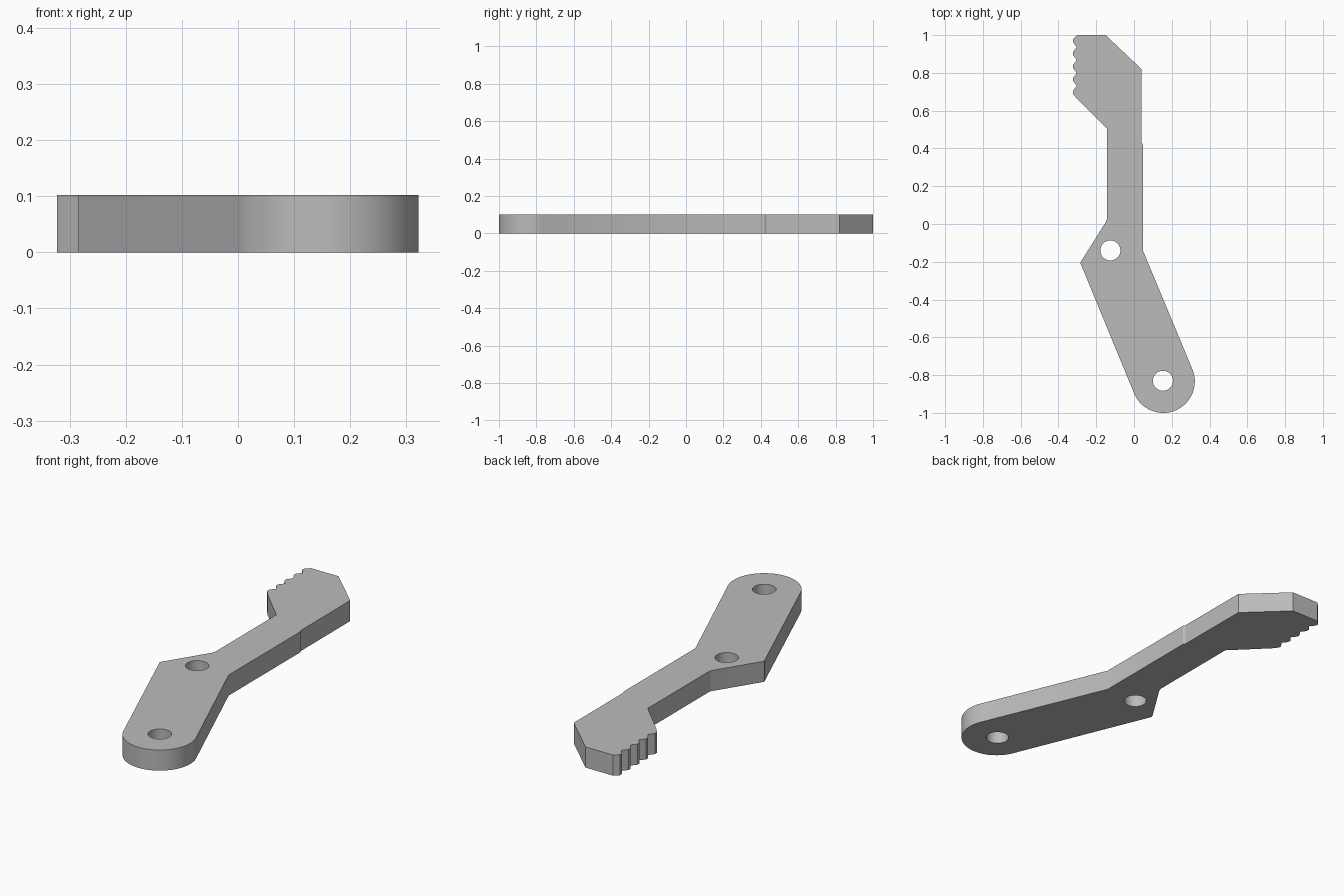
import bpy, bmesh
from math import cos, sin, radians, tau

cube = bpy.data.objects.get("Cube")
if cube:
    bpy.data.objects.remove(cube)

THICKNESS = 0.102
PIVOT = (0.155, -0.833)
END_RADIUS = 0.167
HOLE_RADIUS = 0.053
HOLES = [(-0.125, -0.14), (0.153, -0.83)]


def arc(center, radius, start, end, steps):
    """Points along an arc, angles in degrees."""
    angles = [radians(start + (end - start) * i / steps) for i in range(steps + 1)]
    return [(center[0] + radius * cos(a), center[1] + radius * sin(a)) for a in angles]


# Outline, clockwise: jaw top, straight shank, rounded handle end, elbow
outline = [(-0.30, 1.0), (-0.15, 1.0), (0.04, 0.82), (0.041, 0.43), (0.047, 0.42),
           (0.047, -0.14)]
outline += arc(PIVOT, END_RADIUS, 22.5, -157.5, 40)
outline += [(-0.28, -0.216), (-0.284, -0.207), (-0.28, -0.197),
            (-0.148, 0.012), (-0.144, 0.026), (-0.144, 0.505), (-0.30, 0.66)]

# Jaw teeth: evenly spaced blunt points up the left edge
for i in range(5):
    y = 0.697 + i * 0.0685
    outline += [(-0.323, y - 0.008), (-0.323, y + 0.008)]
    if i < 4:
        outline.append((-0.303, y + 0.034))

# Flat profile with both pin holes, then extruded to a plate
bm = bmesh.new()


def add_loop(points):
    verts = [bm.verts.new((x, y, 0)) for x, y in points]
    for a, b in zip(verts, verts[1:] + verts[:1]):
        bm.edges.new((a, b))


add_loop(outline)
for hole in HOLES:
    add_loop(arc(hole, HOLE_RADIUS, 0, 360, 40)[:-1])
bmesh.ops.triangle_fill(bm, edges=bm.edges[:], use_beauty=True, normal=(0, 0, 1))
top = bmesh.ops.extrude_face_region(bm, geom=bm.faces[:])["geom"]
bmesh.ops.translate(bm, vec=(0, 0, THICKNESS),
                    verts=[v for v in top if isinstance(v, bmesh.types.BMVert)])
bmesh.ops.recalc_face_normals(bm, faces=bm.faces[:])

mesh = bpy.data.meshes.new("lever_plate")
bm.to_mesh(mesh)
bm.free()
lever = bpy.data.objects.new("lever_plate", mesh)
bpy.context.collection.objects.link(lever)

# Plain grey material
grey = bpy.data.materials.new("plain_grey")
grey.use_nodes = True
color = (0.5, 0.5, 0.5, 1)
grey.diffuse_color = color
grey.node_tree.nodes["Principled BSDF"].inputs["Base Color"].default_value = color
mesh.materials.append(grey)

# Smooth round walls, sharp corners
bpy.context.view_layer.objects.active = lever
lever.select_set(True)
bpy.ops.object.shade_smooth_by_angle(angle=radians(25))
